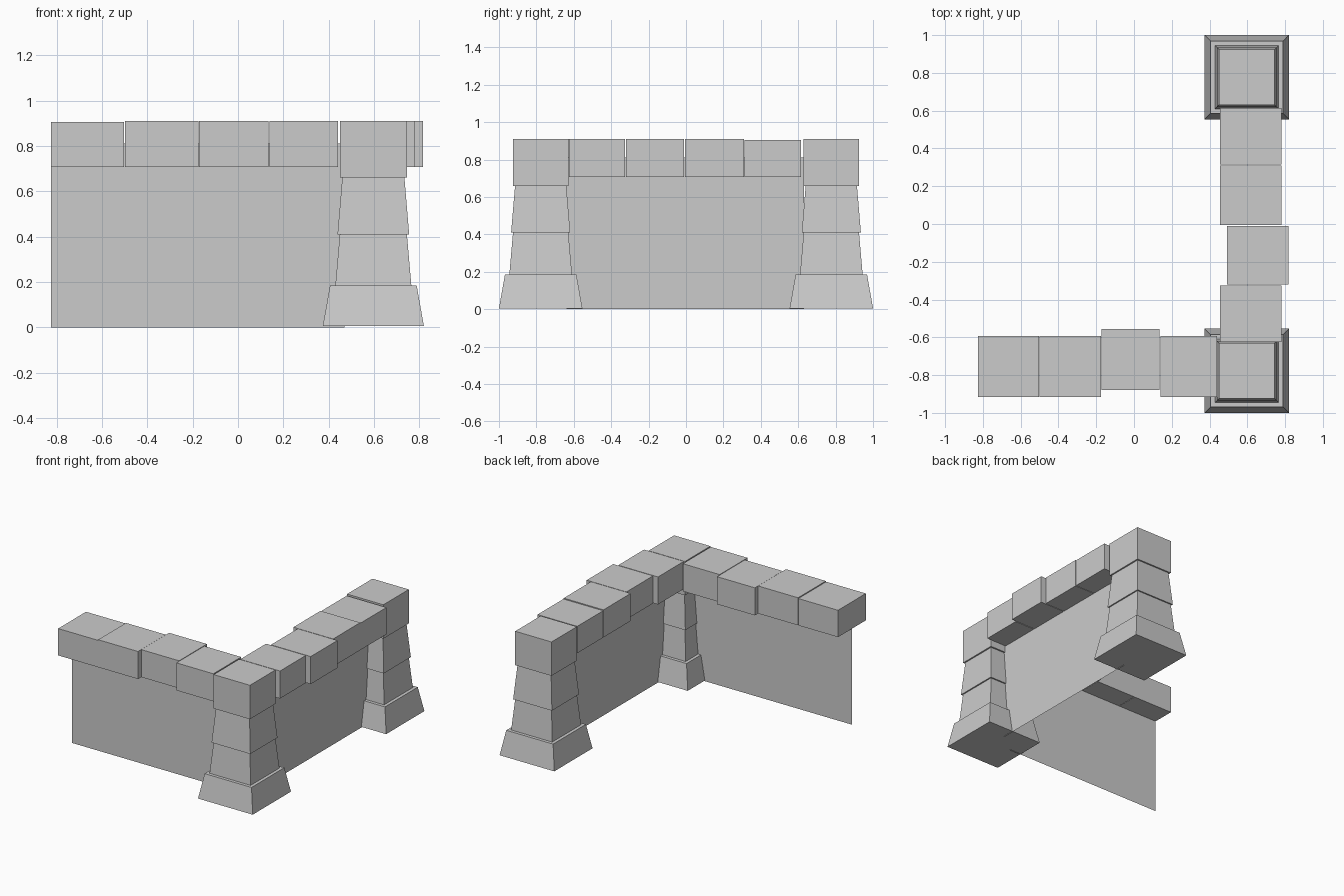
import bpy, bmesh

if "Cube" in bpy.data.objects:
    bpy.data.objects.remove(bpy.data.objects["Cube"])


def mesh_object(name, verts, faces):
    me = bpy.data.meshes.new(name)
    me.from_pydata(verts, [], faces)
    bm = bmesh.new()
    bm.from_mesh(me)
    bmesh.ops.recalc_face_normals(bm, faces=bm.faces)
    bm.to_mesh(me)
    bm.free()
    ob = bpy.data.objects.new(name, me)
    bpy.context.collection.objects.link(ob)
    return ob


def block(name, x0, x1, y0, y1, z0, z1, inset=0.0):
    """Box whose top is drawn in by inset on each side."""
    verts = []
    for z, i in ((z0, 0), (z1, inset)):
        verts += [(x0 + i, y0 + i, z), (x1 - i, y0 + i, z),
                  (x1 - i, y1 - i, z), (x0 + i, y1 - i, z)]
    faces = [(3, 2, 1, 0), (4, 5, 6, 7), (0, 1, 5, 4),
             (1, 2, 6, 5), (2, 3, 7, 6), (3, 0, 4, 7)]
    return mesh_object(name, verts, faces)


# Stacked tapering pillars: z0, z1, half width, inset
PX = 0.597
COURSES = [("base", 0.005, 0.185, 0.223, 0.032),
           ("lower", 0.18, 0.41, 0.168, 0.020),
           ("upper", 0.41, 0.66, 0.158, 0.021),
           ("cap", 0.66, 0.91, 0.148, 0.0)]
for side, py in (("front", -0.777), ("back", 0.777)):
    for part, z0, z1, h, inset in COURSES:
        block(f"{side}_pillar_{part}", PX - h, PX + h, py - h, py + h, z0, z1, inset)

# Thin wall panels under the coping
LY, RX, TOP = -0.754, 0.618, 0.81
mesh_object("left_wall_panel",
            [(-0.825, LY, 0), (0.47, LY, 0), (0.47, LY, TOP), (-0.825, LY, TOP)],
            [(0, 1, 2, 3)])
mesh_object("right_wall_panel",
            [(RX, -0.64, 0), (RX, 0.63, 0), (RX, 0.63, TOP), (RX, -0.64, TOP)],
            [(0, 1, 2, 3)])

# Coping stones: start, end, sideways shift, top height
W = 0.162
for i, (a, b, s, top) in enumerate([(-0.825, -0.502, 0, 0.905), (-0.499, -0.174, 0, 0.91),
                                    (-0.173, 0.135, 0.037, 0.91), (0.14, 0.44, 0, 0.91)]):
    block(f"left_coping_{i + 1}", a, b, LY + s - W, LY + s + W, 0.707, top)
for i, (a, b, s, top) in enumerate([(-0.625, -0.325, 0, 0.91), (-0.32, -0.01, 0.037, 0.91),
                                    (-0.006, 0.31, 0, 0.91), (0.314, 0.615, 0, 0.905)]):
    block(f"right_coping_{i + 1}", RX + s - W, RX + s + W, a, b, 0.707, top)
